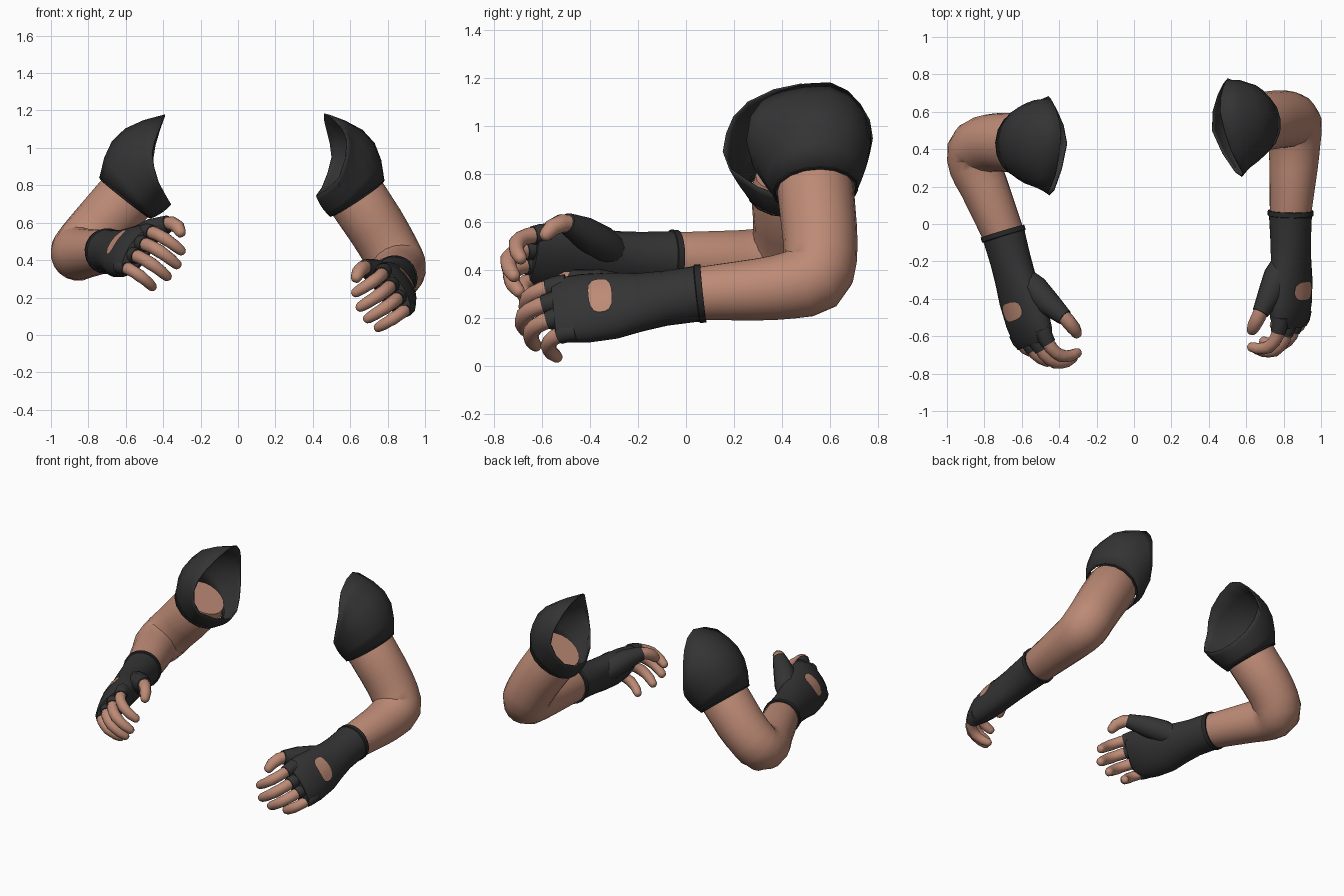
import bpy, bmesh, math
from mathutils import Vector as V
from mathutils.bvhtree import BVHTree

if "Cube" in bpy.data.objects:
    bpy.data.objects.remove(bpy.data.objects["Cube"])


def material(name, color):
    m = bpy.data.materials.new(name)
    m.use_nodes = True
    m.diffuse_color = (*color, 1)
    bsdf = m.node_tree.nodes["Principled BSDF"]
    bsdf.inputs["Base Color"].default_value = (*color, 1)
    bsdf.inputs["Roughness"].default_value = 0.9
    return m


SKIN = material("skin", (0.51, 0.255, 0.18))
CLOTH = material("black_cloth", (0.034, 0.034, 0.034))
TRIM = material("dark_trim", (0.022, 0.022, 0.023))
N = 16


def finish(name, bm, mat, angle=50):
    me = bpy.data.meshes.new(name)
    bm.to_mesh(me)
    bm.free()
    me.materials.append(mat)
    ob = bpy.data.objects.new(name, me)
    bpy.context.collection.objects.link(ob)
    bpy.ops.object.select_all(action="DESELECT")
    ob.select_set(True)
    bpy.context.view_layer.objects.active = ob
    bpy.ops.object.shade_smooth_by_angle(angle=math.radians(angle))
    return ob


def loft(rings, cap=True):
    """Skin a list of equal point rings into a tube."""
    bm = bmesh.new()
    rows = [[bm.verts.new(p) for p in r] for r in rings]
    for a, b in zip(rows, rows[1:]):
        for i in range(len(a)):
            j = (i + 1) % len(a)
            bm.faces.new((a[i], a[j], b[j], b[i]))
    if cap:
        bm.faces.new(rows[0])
        bm.faces.new(rows[-1])
    bmesh.ops.recalc_face_normals(bm, faces=bm.faces)
    return bm


def ring(c, u, v, ru, rv, n=N):
    return [c + u * ru * math.cos(2 * math.pi * i / n) + v * rv * math.sin(2 * math.pi * i / n)
            for i in range(n)]


def tube(path, radii, ref, n=N, tip=False):
    """Round tube along a path, with an optional rounded tip."""
    path, radii = list(path), list(radii)
    if tip:
        d, r = (path[-1] - path[-2]).normalized(), radii[-1]
        path += [path[-1] + d * r * 0.55, path[-1] + d * r * 0.85]
        radii += [r * 0.8, r * 0.4]
    rings = []
    for i, p in enumerate(path):
        t = V((0, 0, 0))
        if i:
            t += (p - path[i - 1]).normalized()
        if i < len(path) - 1:
            t += (path[i + 1] - p).normalized()
        t.normalize()
        u = (ref - t * ref.dot(t)).normalized()
        rings.append(ring(p, u, t.cross(u), radii[i], radii[i], n))
    return loft(rings)


def midpoint(a, b, c, d):
    """Smooth curve point halfway between b and c."""
    return (9 * (b + c) - a - d) / 16


def build_sleeve(side, cuff, axis, opening):
    # u points to the outer top of the arm, v to the front
    axis = axis.normalized()
    u = V((0, 0, 1))
    u = (u - axis * u.dot(axis)).normalized()
    v = V((0, -1, 0))
    v = (v - axis * v.dot(axis) - u * v.dot(u)).normalized()
    low = ring(cuff, u, v, 0.174, 0.172)
    pts, top = [V(p) for p in opening], []
    for i, p in enumerate(pts):
        top += [p, midpoint(pts[i - 1], p, pts[(i + 1) % 8], pts[(i + 2) % 8])]
    rings = []
    for s in range(6):
        t = s / 5
        row = []
        for i, (a, b) in enumerate(zip(low, top)):
            ang = 2 * math.pi * i / N
            bulge = math.sin(math.pi * t) * (0.008 + 0.09 * max(0, math.cos(ang)) ** 1.6)
            out = (u * math.cos(ang) + v * math.sin(ang)) * bulge
            row.append(a.lerp(b, t) + out)
        rings.append(row)
    ob = finish(side + "_sleeve", loft(rings, cap=False), CLOTH)
    mod = ob.modifiers.new("cloth_thickness", "SOLIDIFY")
    mod.thickness, mod.offset = 0.008, 0
    # Hem round the lower edge
    hem = [ring(cuff + axis * o, u, v, r, r) for o, r in
           ((-0.018, 0.173), (-0.014, 0.178), (0.006, 0.177), (0.009, 0.168))]
    finish(side + "_sleeve_hem", loft(hem, cap=False), TRIM)


def build_hand(side, cuff, hand, n, flip, spread):
    f = (hand - cuff).normalized()
    n = (n - f * n.dot(f)).normalized()
    w = n.cross(f) * flip          # towards the little finger
    length = (hand - cuff).length

    def at(a, b, c):
        return hand + f * a + w * b + n * c

    # Glove body: distance along, half width, half thickness, sideways shift
    shape = [(0, .119, .118, 0), (.05, .117, .113, 0), (.25, .118, .105, .005), (.42, .13, .098, .012),
             (.6, .153, .094, .015), (.8, .161, .09, .013), (.93, .156, .078, .01), (1.02, .14, .055, .01)]
    body = loft([ring(cuff + f * length * t + w * s, w, n, a, b, 24) for t, a, b, s in shape])
    tree = BVHTree.FromBMesh(body)
    finish(side + "_glove", body, CLOTH)
    rim = [ring(cuff + f * o, w, n, r, r, 24) for o, r in
           ((-.012, .113), (-.012, .122), (.014, .123), (.018, .115))]
    finish(side + "_glove_rim", loft(rim), TRIM)

    # Oval opening on the back of the hand, a thin plate laid on the glove
    def plate(scale, lift):
        rows = []
        for k in (0.04, .35, .7, 1):
            row = []
            for i in range(20):
                a = 2 * math.pi * i / 20
                ca, sa = math.cos(a), math.sin(a)
                sq = (abs(ca) ** 3 + abs(sa) ** 3) ** (-1 / 3) * k * scale
                p = at(-.188 + .048 * sq * ca, .01 + .08 * sq * sa, .4)
                row.append(tree.ray_cast(p, -n)[0] + n * lift)
            rows.append(row)
        bm = loft(rows, cap=False)
        bm.verts.ensure_lookup_table()
        bm.faces.new(bm.verts[:20])
        bmesh.ops.recalc_face_normals(bm, faces=bm.faces)
        if sum(fc.normal.dot(n) for fc in bm.faces) < 0:
            bmesh.ops.reverse_faces(bm, faces=bm.faces)
        return bm

    finish(side + "_glove_opening_edge", plate(1.06, .002), TRIM)
    finish(side + "_glove_opening_skin", plate(1, .004), SKIN)

    # Four curled fingers, each with a short glove stub
    fingers = [("index", 1, 0, 0), ("middle", 1.08, 3, .014), ("ring", 1.04, 9, .004),
               ("little", .9, 22, -.022)]
    for k, (name, size, extra, fwd) in enumerate(fingers):
        p = at(-.05 + fwd, -.105 + .077 * k, .012)
        path = [p]
        for seg, ang in ((.05, 6), (.055, 15), (.04, 30), (.04, 50), (.035, 72), (.035, 84), (.04, 98)):
            a = math.radians(ang + extra * min(1, ang / 30))
            p = p + (f * math.cos(a) - n * math.sin(a)) * seg * size
            path.append(p)
        r = .036 * (.6 + .4 * size)
        finish(f"{side}_{name}_finger", tube(path[1:], [r * s for s in (.95, .97, .93, .97, .88, .86, .74)],
                                             w, 12, True), SKIN)
        stub = path[1].lerp(path[2], .6)
        finish(f"{side}_{name}_glove_stub", tube([path[0], path[1], stub],
                                                 [r * 1.25, r * 1.2, r * 1.1], w, 12), CLOTH)

    # Thumb: glove base, then bare tip
    def thumb(points):
        return [at(a, b * spread, c) for a, b, c in points]

    base = thumb(((-.36, -.02, -.02), (-.27, -.075, -.03), (-.17, -.132, -.042), (-.075, -.187, -.068)))
    finish(side + "_thumb_glove", tube(base, (.055, .075, .067, .045), n, 12), CLOTH)
    bare = thumb(((-.1, -.178, -.06), (-.05, -.192, -.078), (-.005, -.188, -.105), (.022, -.172, -.127)))
    finish(side + "_thumb", tube(bare, (.038, .039, .037, .03), n, 12, True), SKIN)


def build_arm(side, path, opening, hand, n, flip, spread):
    path = [V(p) for p in path]
    hand = V(hand)
    radii = (.14, .16, .157, .153, .153, .141, .13, .112, .1)
    ends = path + [path[-1] + (hand - path[-1]).normalized() * .05]
    # Round off the elbow with extra points along the arm
    keys = [V((*p, r)) for p, r in zip(ends, radii)]
    fine = [keys[0]]
    for i in range(1, len(keys)):
        if 3 <= i <= 6:
            fine.append(midpoint(keys[i - 2], keys[i - 1], keys[i], keys[i + 1]))
        fine.append(keys[i])
    finish(side + "_arm", tube([k.to_3d() for k in fine], [k.w for k in fine],
                               V((flip, -.35, .45)), 20), SKIN, 70)
    build_sleeve(side, path[1], path[2] - path[0], opening)
    build_hand(side, path[-1], hand, V(n), flip, spread)


# Sleeve openings run top, front, bottom, back
build_arm("left",
          [(.595, .537, .795), (.635, .54, .735), (.735, .555, .585), (.815, .56, .45),
           (.853, .53, .368), (.857, .43, .337), (.853, .3, .32), (.837, .06, .303)],
          [(.46, .6, 1.18), (.52, .39, 1.145), (.585, .27, 1.04), (.54, .28, .84),
           (.42, .5, .745), (.45, .69, .79), (.5, .775, .95), (.475, .725, 1.09)],
          (.828, -.54, .24), (.84, 0, .54), 1, .95)
build_arm("right",
          [(-.565, .43, .795), (-.6, .43, .735), (-.715, .437, .605), (-.805, .425, .505),
           (-.85, .385, .445), (-.846, .3, .435), (-.802, .2, .437), (-.7, -.05, .447)],
          [(-.39, .48, 1.175), (-.42, .26, 1.1), (-.46, .17, .97), (-.425, .185, .82),
           (-.36, .43, .7), (-.41, .6, .77), (-.455, .68, .93), (-.42, .62, 1.09)],
          (-.527, -.628, .462), (-.76, -.26, .6), -1, 1.18)
